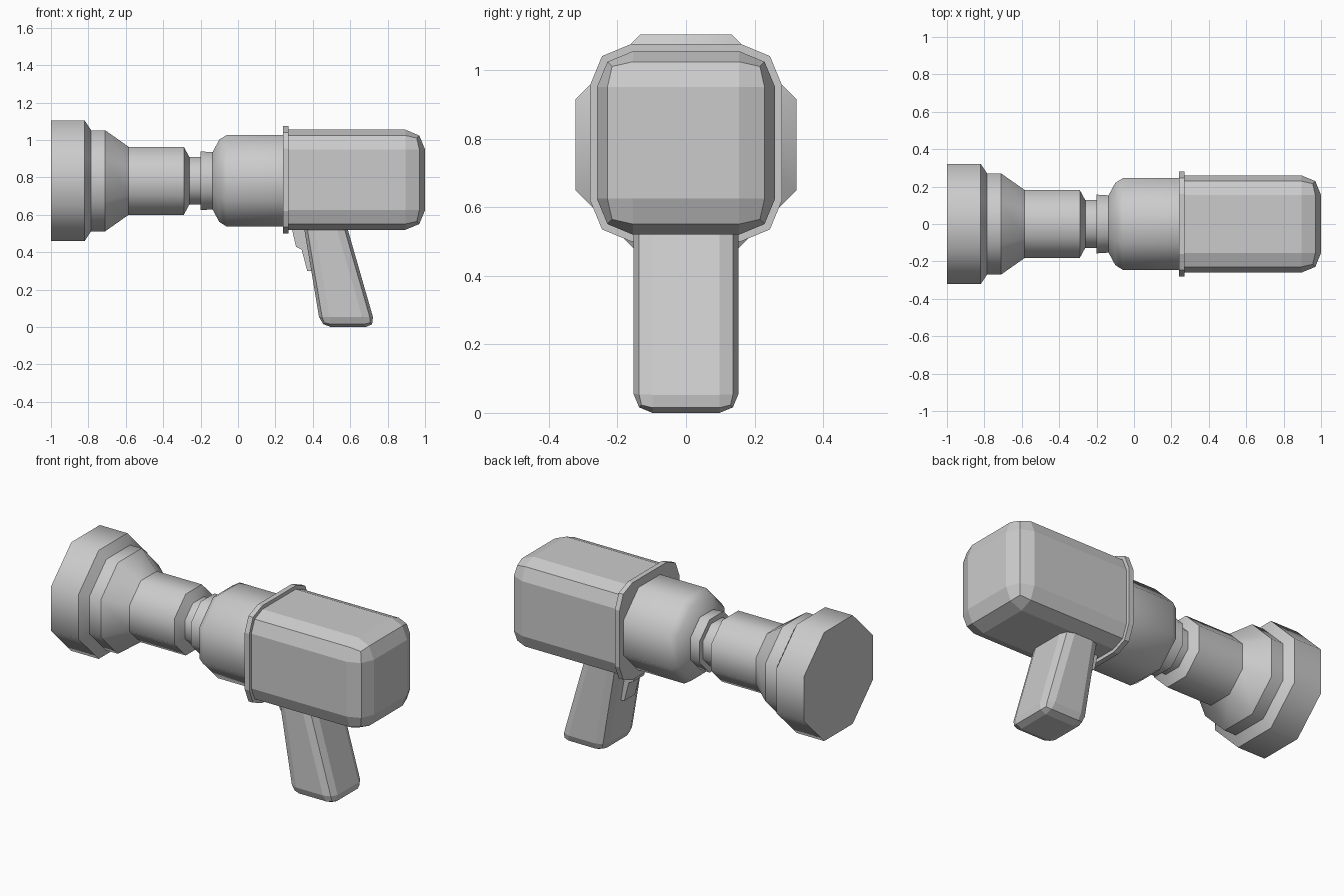
import bpy, bmesh, math
from mathutils import Vector

if "Cube" in bpy.data.objects:
    bpy.data.objects.remove(bpy.data.objects["Cube"])

AXIS_Z = 0.782

grey = bpy.data.materials.new("light_grey")
grey.use_nodes = True
grey.diffuse_color = (0.6, 0.6, 0.6, 1)
grey.node_tree.nodes["Principled BSDF"].inputs["Base Color"].default_value = (0.6, 0.6, 0.6, 1)


def finish(bm, name):
    bmesh.ops.recalc_face_normals(bm, faces=bm.faces)
    mesh = bpy.data.meshes.new(name)
    bm.to_mesh(mesh)
    bm.free()
    mesh.materials.append(grey)
    obj = bpy.data.objects.new(name, mesh)
    bpy.context.collection.objects.link(obj)
    return obj


def turned(name, profile, sharp_rings=True, sides=8):
    """Octagonal part along x from (x, radius) pairs; radius is to the flats."""
    bm = bmesh.new()
    rings = []
    for x, r in profile:
        c = r / math.cos(math.pi / sides)
        angles = [(i + 0.5) * math.tau / sides for i in range(sides)]
        rings.append([bm.verts.new((x, c * math.cos(a), AXIS_Z + c * math.sin(a))) for a in angles])
    for a, b in zip(rings, rings[1:]):
        for i in range(sides):
            j = (i + 1) % sides
            bm.faces.new((a[i], a[j], b[j], b[i])).smooth = True
    for ring in (rings[0], rings[-1]):
        bm.faces.new(ring)
    for e in bm.edges:
        around = abs(e.verts[0].co.x - e.verts[1].co.x) < 1e-5
        capped = any(len(f.verts) > 4 for f in e.link_faces)
        e.smooth = not (around and (sharp_rings or capped))
    return finish(bm, name)


def block(name, bottom, top, half_y, bevel, keep_edge):
    """Bevelled box from x ranges at two heights; keep_edge picks edges left square."""
    bm = bmesh.new()
    bmesh.ops.create_cube(bm, size=2)
    for v in bm.verts:
        x0, x1, z = top if v.co.z > 0 else bottom
        v.co = Vector((x1 if v.co.x > 0 else x0, half_y * v.co.y, z))
    edges = [e for e in bm.edges if not keep_edge(e)]
    bmesh.ops.bevel(bm, geom=edges, offset=bevel, offset_type='OFFSET',
                    segments=2, profile=0.5, affect='EDGES')
    return finish(bm, name)


# Barrel, from the wide muzzle back to the collar
turned("muzzle", [(-1, 0.322), (-0.82, 0.322), (-0.785, 0.27), (-0.71, 0.27),
                  (-0.585, 0.182), (-0.29, 0.182), (-0.26, 0.127), (-0.19, 0.127)])
turned("barrel_ring", [(-0.2, 0.157), (-0.12, 0.152)])
turned("barrel_body", [(-0.135, 0.155), (-0.1, 0.22), (-0.06, 0.245), (0.25, 0.245)], False)

# Collar: rounded plate, only its lengthwise edges bevelled
block("collar", (0.24, 0.27, 0.5), (0.24, 0.27, 1.076), 0.28, 0.12,
      lambda e: abs(e.verts[0].co.x - e.verts[1].co.x) < 1e-4)
bpy.data.objects.remove(bpy.data.objects["collar"])
block("collar", (0.24, 0.27, 0.5), (0.24, 0.27, 1.076), 0.28, 0.12,
      lambda e: abs(e.verts[0].co.x - e.verts[1].co.x) < 1e-4)

# Rear housing: square where it meets the collar
block("housing", (0.265, 1, 0.52), (0.265, 1, 1.055), 0.26, 0.105,
      lambda e: all(v.co.x < 0.3 for v in e.verts))

# Slanted grip, top end buried in the housing
block("grip", (0.442, 0.737, 0), (0.345, 0.57, 0.58), 0.153, 0.055,
      lambda e: all(v.co.z > 0.5 for v in e.verts))

# Trigger: stepped profile extruded across y
bm = bmesh.new()
profile = [(0.28, 0.56), (0.31, 0.43), (0.34, 0.415), (0.37, 0.3), (0.42, 0.3), (0.4, 0.56)]
face = bm.faces.new([bm.verts.new((x, -0.05, z)) for x, z in profile])
moved = bmesh.ops.extrude_face_region(bm, geom=[face])["geom"]
bmesh.ops.translate(bm, vec=(0, 0.1, 0), verts=[g for g in moved if isinstance(g, bmesh.types.BMVert)])
finish(bm, "trigger")
